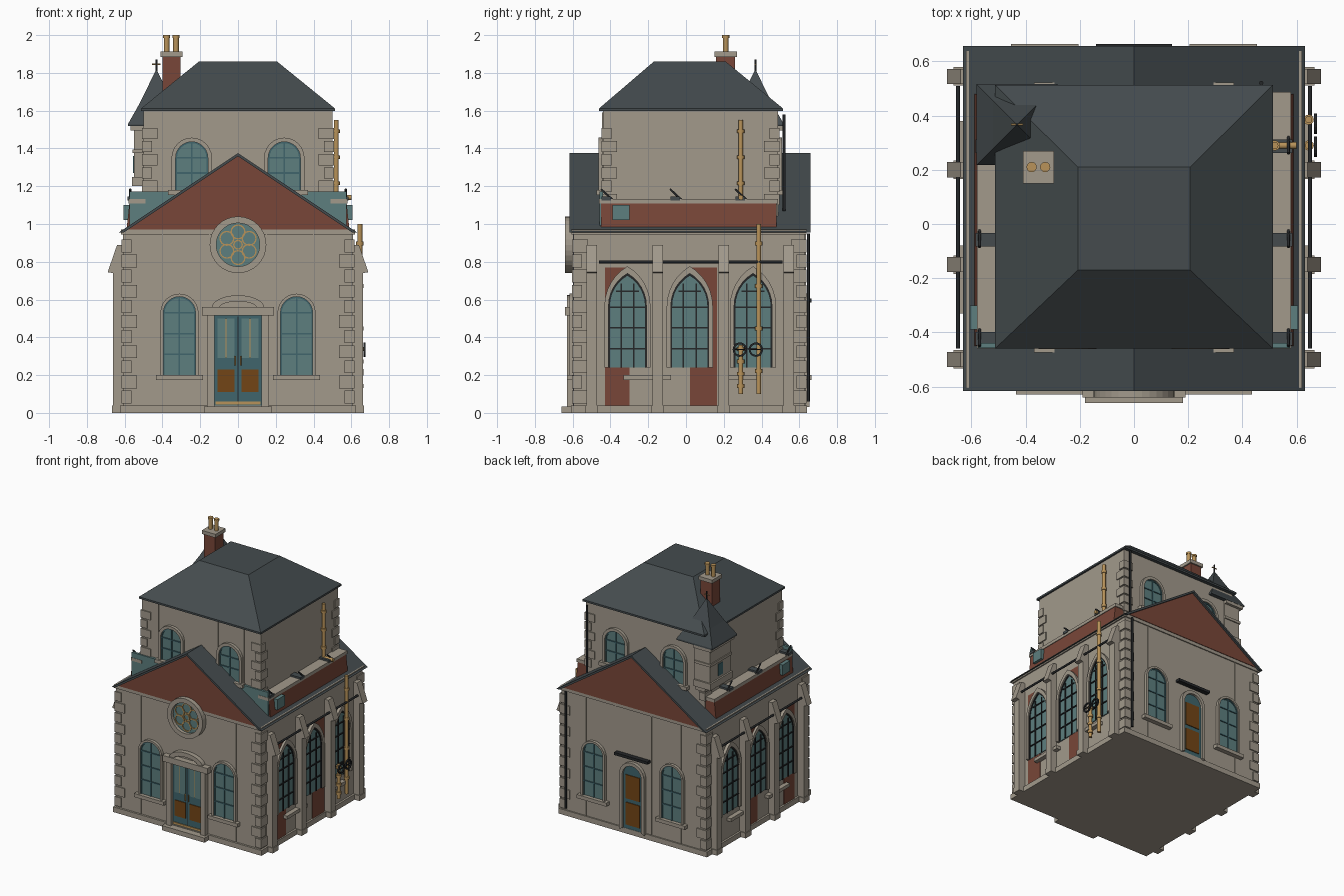
import bpy, bmesh, math
from mathutils import Vector

if "Cube" in bpy.data.objects:
    bpy.data.objects.remove(bpy.data.objects["Cube"])

def material(name, r, g, b):
    m = bpy.data.materials.new(name)
    m.diffuse_color = (r, g, b, 1)
    m.use_nodes = True
    m.node_tree.nodes["Principled BSDF"].inputs["Base Color"].default_value = m.diffuse_color
    return m

STONE = material("stone", 0.36, 0.32, 0.26)
SLATE = material("slate", 0.058, 0.071, 0.076)
BRICK = material("brick", 0.19, 0.062, 0.04)
GLASS = material("teal_glass", 0.11, 0.21, 0.21)
TEAL = material("dark_teal_paint", 0.05, 0.13, 0.15)
WOOD = material("amber_wood", 0.17, 0.06, 0.008)
BRASS = material("brass", 0.48, 0.29, 0.10)
IRON = material("iron", 0.018, 0.02, 0.022)

# Wall frames: u along the wall, d outwards, z up
FRONT = lambda u, d, z: (u, -0.595 - d, z)
BACK = lambda u, d, z: (-u, 0.63 + d, z)
RIGHT = lambda u, d, z: (0.61 + d, u, z)
LEFT = lambda u, d, z: (-0.61 - d, u, z)
UP_FRONT = lambda u, d, z: (u, -0.44 - d, z)
UP_BACK = lambda u, d, z: (-u, 0.487 + d, z)
WORLD = lambda u, d, z: (u, d, z)

def make(name, verts, faces, mat, smooth=False):
    bm = bmesh.new()
    vs = [bm.verts.new(v) for v in verts]
    for f in faces:
        bm.faces.new([vs[i] for i in f])
    bmesh.ops.recalc_face_normals(bm, faces=bm.faces)
    for f in bm.faces:
        f.smooth = smooth and len(f.verts) == 4
    me = bpy.data.meshes.new(name)
    bm.to_mesh(me)
    bm.free()
    me.materials.append(mat)
    ob = bpy.data.objects.new(name, me)
    bpy.context.collection.objects.link(ob)
    return ob

def prism(name, pts, d0, d1, mat, f=WORLD):
    n = len(pts)
    vs = [f(u, d, z) for d in (d0, d1) for u, z in pts]
    fs = [list(range(n)), list(range(n, 2 * n))]
    fs += [(i, (i + 1) % n, n + (i + 1) % n, n + i) for i in range(n)]
    return make(name, vs, fs, mat)

def rect(name, u0, u1, z0, z1, d0, d1, mat, f=WORLD):
    return prism(name, [(u0, z0), (u1, z0), (u1, z1), (u0, z1)], d0, d1, mat, f)

def box(name, x0, x1, y0, y1, z0, z1, mat):
    return rect(name, x0, x1, z0, z1, y0, y1, mat)

def band(name, outer, inner, d0, d1, mat, f, closed=False):
    n = len(outer)
    vs = [f(u, d, z) for d in (d0, d1) for loop in (outer, inner) for u, z in loop]
    fs = []
    for i in range(n if closed else n - 1):
        j = (i + 1) % n
        fs += [(i, j, n + j, n + i), (2*n + i, 2*n + j, 3*n + j, 3*n + i),
               (i, j, 2*n + j, 2*n + i), (n + i, n + j, 3*n + j, 3*n + i)]
    if not closed:
        fs += [(k, n + k, 3*n + k, 2*n + k) for k in (0, n - 1)]
    return make(name, vs, fs, mat)

def circle(cu, cz, r, n=24, a0=0, a1=None, ry=None):
    m = n if a1 is None else n - 1
    a1 = 2 * math.pi if a1 is None else a1
    return [(cu + r * math.cos(a0 + (a1 - a0) * i / m),
             cz + (ry or r) * math.sin(a0 + (a1 - a0) * i / m)) for i in range(n)]

def arch(u, w, z0, spring, pointed=False):
    if pointed:
        right = circle(u - w / 2, spring, w, 7, 0, math.pi / 3)
        top = right + [(2 * u - a, b) for a, b in right[-2::-1]]
    else:
        top = circle(u, spring, w / 2, 13, 0, math.pi)
    return [(u + w / 2, z0)] + top + [(u - w / 2, z0)]

def rod(name, a, b, r, mat, n=12):
    a, b = Vector(a), Vector(b)
    q = (b - a).to_track_quat('Z', 'Y')
    off = [q @ Vector((r * math.cos(2*math.pi*i/n), r * math.sin(2*math.pi*i/n), 0)) for i in range(n)]
    fs = [list(range(n)), list(range(n, 2*n))] + [(i, (i+1) % n, n + (i+1) % n, n + i) for i in range(n)]
    return make(name, [p + o for p in (a, b) for o in off], fs, mat, True)

# Lower hall
box("plinth", -0.625, 0.625, -0.61, 0.64, 0, 0.04, STONE)
box("hall_walls", -0.61, 0.61, -0.595, 0.63, 0.02, 0.96, STONE)
box("hall_cornice", -0.62, 0.62, -0.605, 0.638, 0.945, 0.97, STONE)
prism("hall_roof", [(-0.632, 0.955), (0, 1.375), (0.632, 0.955), (0.605, 0.955),
                    (0, 1.358), (-0.605, 0.955)], -0.617, 0.658, SLATE)
for f, nm in ((FRONT, "front"), (BACK, "back")):
    prism(nm + "_gable", [(-0.6, 0.97), (0.6, 0.97), (0, 1.362)], -0.05, 0.012, BRICK, f)
    for u in (-0.4, -0.15, 0.15, 0.4):
        rect(nm + "_wall_joint", u - 0.003, u + 0.003, 0.04, 0.945, 0, 0.004, STONE, f)

# Corner stones
def quoins(name, xw, y0, y1, z0, z1, step):
    for sx in (-1, 1):
        for y, sy in ((y0, -1), (y1, 1)):
            for i in range(int((z1 - z0) / step)):
                a = 0.075 if i % 2 else 0.045
                b = 0.12 - a
                x, z = sx * xw, z0 + i * step
                box(name, min(x + sx*.008, x - sx*a), max(x + sx*.008, x - sx*a),
                    min(y + sy*.008, y - sy*b), max(y + sy*.008, y - sy*b), z, z + step * 0.85, STONE)
quoins("hall_quoin", 0.61, -0.595, 0.63, 0.05, 0.94, 0.08)
quoins("upper_quoin", 0.5, -0.44, 0.487, 1.1, 1.58, 0.07)

# Windows
def window(name, f, u, w, z0, spring, frame, bar, cols, rows, pointed=False, sill=True):
    inner = arch(u, w, z0, spring, pointed)
    prism(name + "_glass", inner, 0, 0.007, GLASS, f)
    band(name + "_surround", arch(u, w + 2*frame, z0, spring, pointed), inner, 0, 0.022, STONE, f)
    band(name + "_sash", inner, arch(u, w - 0.014, z0, spring, pointed), 0, 0.013, bar, f)
    for c in cols:
        rise = spring + (w * (0.83 if pointed else 0.49) if c == 0 else w * (0.6 if pointed else 0.36))
        rect(name + "_mullion", u + c*w - .004, u + c*w + .004, z0, rise, 0, 0.014, bar, f)
    for z in rows:
        half = w / 2 if z <= spring else w * 0.3
        rect(name + "_bar", u - half, u + half, z - .004, z + .004, 0, 0.014, bar, f)
    if sill:
        rect(name + "_sill", u - w/2 - 0.04, u + w/2 + 0.04, z0 - 0.027, z0, 0, 0.035, STONE, f)

for s in (-1, 1):
    window("front_window", FRONT, s * 0.31, 0.17, 0.2, 0.53, 0.016, TEAL, [0], [0.31, 0.42, 0.53])
    window("back_window", BACK, s * 0.33, 0.17, 0.2, 0.53, 0.016, TEAL, [0], [0.31, 0.42, 0.53])
    for f, nm in ((UP_FRONT, "upper_front_window"), (UP_BACK, "upper_back_window")):
        window(nm, f, s * 0.245, 0.17, 1.18, 1.35, 0.022, TEAL, [0], [1.27, 1.35])
for f, nm, s in ((RIGHT, "right", 1), (LEFT, "left", -1)):
    for u in (-0.31, 0.02, 0.355):
        window(nm + "_lancet", f, u, 0.2, 0.24, 0.565, 0.022, IRON,
               [-0.17, 0.17], [0.34, 0.45, 0.56, 0.645], True, False)
    for a, b in ((-0.43, -0.3), (0.02, 0.165)):
        rect(nm + "_brick_panel", a, b, 0.04, 0.77, 0, 0.005, BRICK, f)
    for a, b in ((-0.33, -0.08), (0.22, 0.38)):
        rect(nm + "_sill", a, b, 0.175, 0.2, 0, 0.035, STONE, f)
    # Buttresses with sloping caps
    for u in (-0.5, -0.15, 0.2, 0.545):
        prism(nm + "_buttress", [(s*0.6, 0), (s*0.662, 0), (s*0.662, 0.74), (s*0.69, 0.745),
              (s*0.64, 0.89), (s*0.6, 0.89)], u - 0.028, u + 0.028, STONE)
        box(nm + "_buttress_foot", min(s*.6, s*.667), max(s*.6, s*.667), u - .034, u + .034, 0, 0.04, STONE)
    rod(nm + "_iron_rail", (s*0.65, -0.46, 0.8), (s*0.65, 0.51, 0.8), 0.008, IRON)

# Front door
rect("front_step", -0.18, 0.18, 0, 0.035, 0, 0.065, STONE, FRONT)
rect("door_frame", -0.13, 0.13, 0.035, 0.52, 0, 0.008, TEAL, FRONT)
for s in (-1, 1):
    a, b = sorted((s * 0.125, s * 0.165))
    rect("door_jamb", a, b, 0.03, 0.52, 0, 0.035, STONE, FRONT)
    a, b = sorted((s * 0.018, s * 0.108))
    rect("door_kick_panel", a, b, 0.11, 0.23, 0, 0.013, WOOD, FRONT)
    rect("door_pane", a, b, 0.29, 0.5, 0, 0.013, GLASS, FRONT)
    rect("door_trim", s*.063 - .002, s*.063 + .002, 0.29, 0.5, 0, 0.016, BRASS, FRONT)
    rod("door_handle", (s*0.014, -0.615, 0.25), (s*0.014, -0.615, 0.3), 0.004, BRASS, 8)
rect("door_threshold", -0.12, 0.12, 0.045, 0.06, 0, 0.014, BRASS, FRONT)
rect("door_meeting_line", -0.003, 0.003, 0.04, 0.51, 0, 0.01, IRON, FRONT)
rect("door_lintel", -0.19, 0.19, 0.515, 0.56, 0, 0.045, STONE, FRONT)
band("door_hood", circle(0, 0.555, 0.14, 15, 0, math.pi, 0.068),
     circle(0, 0.555, 0.1, 15, 0, math.pi, 0.035), 0, 0.035, STONE, FRONT)

# Rose window
prism("rose_glass", circle(0, 0.89, 0.12), 0, 0.02, GLASS, FRONT)
band("rose_surround", circle(0, 0.89, 0.15, 32), circle(0, 0.89, 0.115, 32), 0, 0.045, STONE, FRONT, True)
band("rose_hub", circle(0, 0.89, 0.026, 16), circle(0, 0.89, 0.019, 16), 0, 0.027, BRASS, FRONT, True)
for k in range(6):
    a = math.pi / 6 + k * math.pi / 3
    cu, cz = 0.068 * math.cos(a), 0.89 + 0.068 * math.sin(a)
    band("rose_petal", circle(cu, cz, 0.04, 16), circle(cu, cz, 0.033, 16), 0, 0.026, BRASS, FRONT, True)

# Back door
door = arch(0, 0.16, 0.04, 0.45)
prism("back_door_frame", door, 0, 0.008, TEAL, BACK)
band("back_door_surround", arch(0, 0.21, 0.03, 0.45), door, 0, 0.025, STONE, BACK)
rect("back_door_panel", -0.06, 0.06, 0.07, 0.24, 0, 0.014, WOOD, BACK)
rect("back_door_upper_panel", -0.06, 0.06, 0.27, 0.45, 0, 0.014, WOOD, BACK)
rect("back_door_canopy", -0.14, 0.14, 0.585, 0.605, 0, 0.035, IRON, BACK)

# Upper storey and hipped roof
box("upper_walls", -0.5, 0.5, -0.44, 0.487, 0.96, 1.6, STONE)
for u in (-0.36, -0.14, 0.02, 0.14, 0.36):
    rect("upper_wall_joint", u - .003, u + .003, 1.1, 1.59, 0, 0.004, STONE, UP_FRONT)
rings = [(0.513, -0.46, 0.513, 1.598), (0.513, -0.46, 0.513, 1.612), (0.207, -0.17, 0.21, 1.86)]
vs = [p for x, a, b, z in rings for p in ((-x, a, z), (x, a, z), (x, b, z), (-x, b, z))]
fs = [(0, 1, 2, 3), (8, 9, 10, 11)] + [(r + i, r + (i+1) % 4, r + 4 + (i+1) % 4, r + 4 + i)
                                       for r in (0, 4) for i in range(4)]
make("upper_roof", vs, fs, SLATE)

# Side parapets, braces and flashing
for s in (-1, 1):
    prism("parapet_brick", [(s*.49, .97), (s*.59, .97), (s*.575, 1.11), (s*.49, 1.11)], -0.45, 0.48, BRICK)
    box("parapet_coping", min(s*.49, s*.58), max(s*.49, s*.58), -0.46, 0.487, 1.108, 1.132, STONE)
    rect("flashing", min(s*.28, s*.575), max(s*.28, s*.575), 0.97, 1.172, 0, 0.018, GLASS, UP_FRONT)
    for y in (-0.42, -0.055, 0.29):
        box("roof_brace", min(s*.5, s*.585), max(s*.5, s*.585), y - .028, y + .022, 1.125, 1.145, SLATE)
        rod("brace_bar", (s*.57, y + 0.04, 1.12), (s*.57, y - 0.03, 1.185), 0.006, IRON, 6)
    rect("vent", -0.39, -0.3, 1.02, 1.1, -0.04, -0.005, GLASS, RIGHT if s > 0 else LEFT)

# Chimney
box("chimney_stack", -0.4, -0.305, 0.16, 0.26, 1.6, 1.885, BRICK)
box("chimney_cap", -0.41, -0.295, 0.15, 0.27, 1.885, 1.912, STONE)
for x in (-0.378, -0.328):
    rod("chimney_pot", (x, 0.21, 1.9), (x, 0.21, 2.0), 0.015, BRASS)
    rod("pot_rim", (x, 0.21, 1.985), (x, 0.21, 2.0), 0.019, BRASS)

# Corner turret
box("turret_body", -0.55, -0.42, 0.25, 0.495, 1.22, 1.52, STONE)
for z0, z1, o in ((1.2, 1.25, 0.012), (1.375, 1.395, 0.008), (1.495, 1.525, 0.02)):
    box("turret_band", -0.55 - o, -0.42, 0.25 - o, 0.495 + o, z0, z1, STONE)
rect("turret_slit", 0.35, 0.4, 1.27, 1.36, -0.061, -0.055, TEAL, LEFT)
cx, cy = -0.432, 0.367
vs = [(cx + i*h, cy + j*h, z) for h, z in ((.15, 1.518), (.15, 1.53), (.088, 1.64))
      for i, j in ((-1, -1), (1, -1), (1, 1), (-1, 1))] + [(cx, cy, 1.82)]
fs = [(0, 1, 2, 3)] + [(r + i, r + (i+1) % 4, r + 4 + (i+1) % 4, r + 4 + i)
                       for r in (0, 4) for i in range(4)] + [(8 + i, 8 + (i+1) % 4, 12) for i in range(4)]
make("turret_spire", vs, fs, SLATE)
rod("finial", (cx, cy, 1.8), (cx, cy, 1.87), 0.005, IRON, 8)
rod("finial_arm", (cx - .022, cy, 1.845), (cx + .022, cy, 1.845), 0.004, BRASS, 8)

# Brass pipes with collars and iron valve wheels
for nm, x, y, z0, z1 in (("upper_pipe", 0.52, 0.29, 1.0, 1.55), ("tall_pipe", 0.645, 0.385, 0.1, 1.0),
                         ("short_pipe", 0.645, 0.29, 0.1, 0.36)):
    rod(nm, (x, y, z0), (x, y, z1), 0.013, BRASS)
    for k in range(4):
        z = z0 + (z1 - z0) * (k + 0.5) / 4
        rod(nm + "_collar", (x, y, z), (x, y, z + 0.02), 0.019, BRASS)
rod("pipe_link", (0.52, 0.29, 1.14), (0.6, 0.29, 1.14), 0.013, BRASS)
for y in (0.285, 0.37):
    band("valve_wheel", circle(y, 0.335, 0.038, 20), circle(y, 0.335, 0.028, 20), 0.055, 0.065, IRON, RIGHT, True)
    rect("valve_spoke", y - .03, y + .03, 0.332, 0.338, 0.057, 0.063, IRON, RIGHT)

# Iron drainpipes at the back
rod("upper_drainpipe", (0.47, 0.52, 1.07), (0.47, 0.52, 1.58), 0.008, IRON, 8)
rod("lower_drainpipe", (0.56, 0.648, 0.06), (0.56, 0.648, 0.95), 0.008, IRON, 8)
